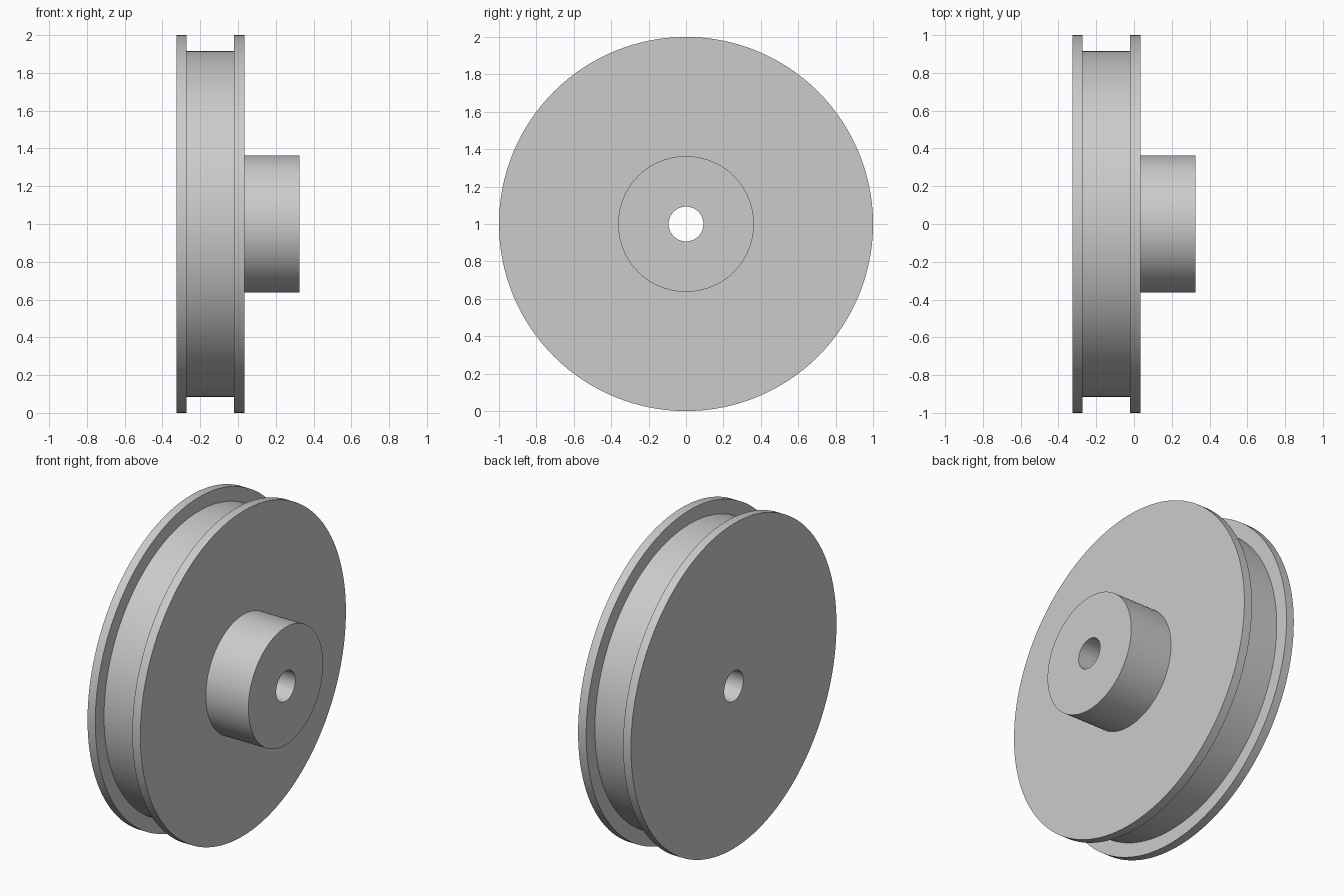
import bpy, bmesh, math
from mathutils import Vector

cube = bpy.data.objects.get("Cube")
if cube:
    bpy.data.objects.remove(cube, do_unlink=True)

SEGMENTS = 128
BORE, HUB, GROOVE, RIM = 0.093, 0.363, 0.915, 1.0   # radii
BACK, BACK_LIP, FRONT_LIP, FRONT, HUB_END = -0.325, -0.272, -0.02, 0.035, 0.325

# Plain grey metal
grey = bpy.data.materials.new("grey_metal")
grey.use_nodes = True
colour = (0.6, 0.6, 0.6, 1.0)
grey.diffuse_color = colour
grey.node_tree.nodes["Principled BSDF"].inputs["Base Color"].default_value = colour

# Closed section of the grooved wheel, hub and bore: (x, radius)
profile = [
    (BACK, BORE), (BACK, RIM), (BACK_LIP, RIM), (BACK_LIP, GROOVE),
    (FRONT_LIP, GROOVE), (FRONT_LIP, RIM), (FRONT, RIM), (FRONT, HUB),
    (HUB_END, HUB), (HUB_END, BORE),
]

# Revolve the section around the x axis
bm = bmesh.new()
verts = [bm.verts.new((x, 0, r)) for x, r in profile]
edges = [bm.edges.new((v, verts[(i + 1) % len(verts)])) for i, v in enumerate(verts)]
bmesh.ops.spin(bm, geom=verts + edges, cent=Vector((0, 0, 0)), axis=Vector((1, 0, 0)),
               angle=math.tau, steps=SEGMENTS, use_merge=False)
bmesh.ops.remove_doubles(bm, verts=bm.verts[:], dist=1e-4)
bmesh.ops.recalc_face_normals(bm, faces=bm.faces[:])
mesh = bpy.data.meshes.new("pulley_wheel")
bm.to_mesh(mesh)
bm.free()
mesh.materials.append(grey)

# Stand the wheel on the ground
wheel = bpy.data.objects.new("pulley_wheel", mesh)
wheel.location.z = RIM
bpy.context.collection.objects.link(wheel)
bpy.ops.object.select_all(action="DESELECT")
wheel.select_set(True)
bpy.context.view_layer.objects.active = wheel
bpy.ops.object.shade_smooth_by_angle(angle=math.radians(30))
